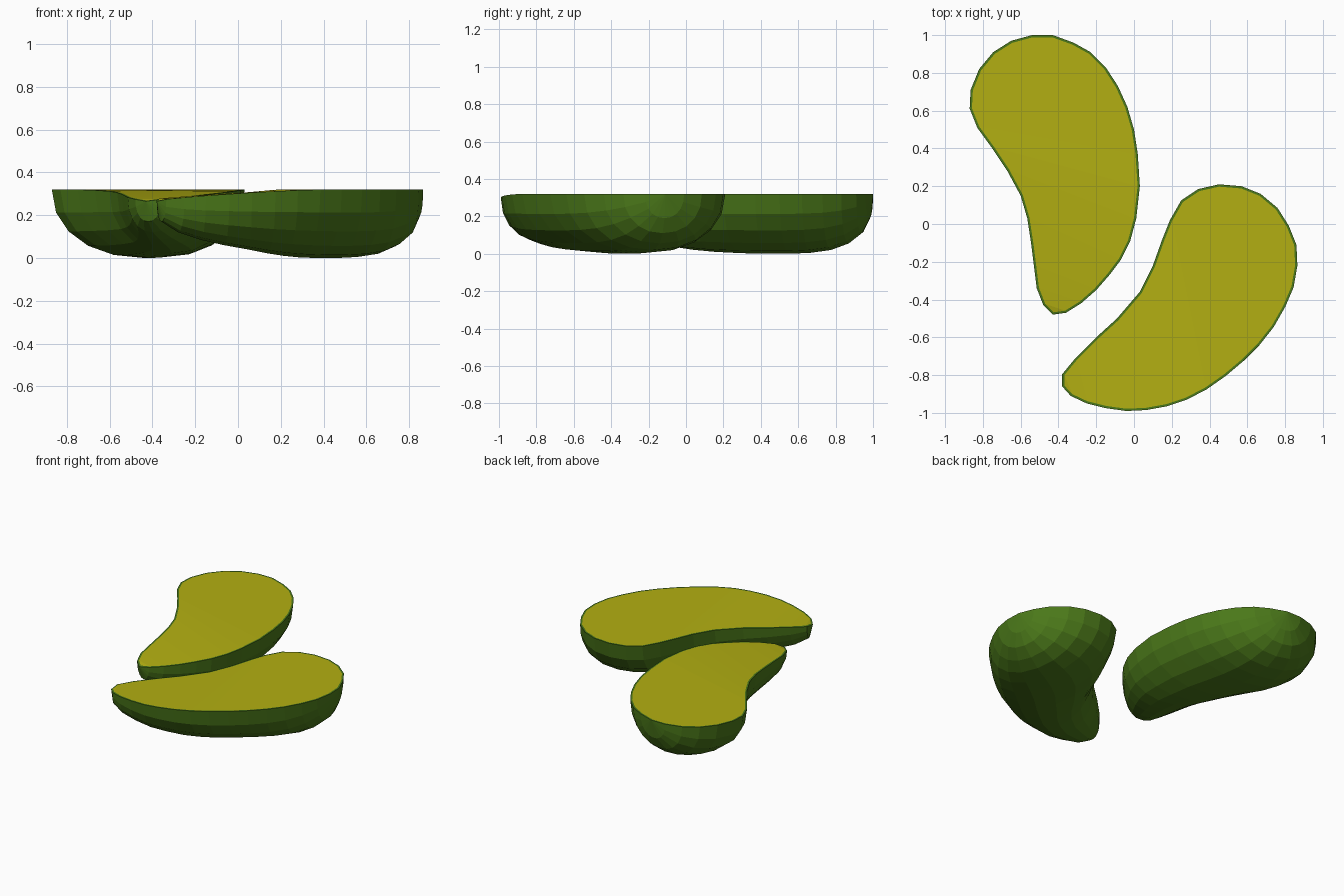
import bpy, bmesh, math
from mathutils import Vector

if "Cube" in bpy.data.objects:
    bpy.data.objects.remove(bpy.data.objects["Cube"])


def material(name, rgb):
    m = bpy.data.materials.new(name)
    m.diffuse_color = (*rgb, 1)
    m.use_nodes = True
    m.node_tree.nodes["Principled BSDF"].inputs["Base Color"].default_value = m.diffuse_color
    return m


SKIN = material("green_skin", (0.07, 0.19, 0.01))
FLESH = material("yellow_flesh", (0.45, 0.43, 0.006))

TOP = 0.32
# height of the underside along the spine, from the narrow tip to the broad end
BELLY = [.265, .17, .12, .085, .06, .04, .022, .01, .003, 0, 0, .005, .02, .055, .11, .19, .32]
ARC = 10    # segments around each half-round section


def top_z(i):
    return TOP - 0.055 * max(0, (8 - i) / 8) ** 1.4


def half_fruit(name, tip, outer, inner, end):
    """Loft half-round sections between the convex (outer) and concave (inner) edges."""
    n = len(outer) + 1
    bm = bmesh.new()
    vert = lambda p, z: bm.verts.new((p[0], p[1], z))

    # green skin
    v_tip, v_end = vert(tip, top_z(0)), vert(end, top_z(n))
    sections = []
    for i, (o, k) in enumerate(zip(outer, inner), 1):
        o, k = Vector(o), Vector(k)
        mid, half = (o + k) / 2, (o - k) / 2
        row = []
        for j in range(ARC + 1):
            a = math.pi * j / ARC
            c, s = math.cos(a), max(0, math.sin(a))
            side = math.copysign(abs(c) ** 0.93, c)
            row.append(vert(mid + half * side, top_z(i) - (top_z(i) - BELLY[i]) * s ** 0.93))
        sections.append(row)
    for j in range(ARC):
        bm.faces.new((v_tip, sections[0][j + 1], sections[0][j]))
        bm.faces.new((v_end, sections[-1][j], sections[-1][j + 1]))
        for r, q in zip(sections, sections[1:]):
            bm.faces.new((r[j], r[j + 1], q[j + 1], q[j]))

    # cut face
    cap = [bm.faces.new((v_tip, sections[0][0], sections[0][-1])),
           bm.faces.new((v_end, sections[-1][-1], sections[-1][0]))]
    cap += [bm.faces.new((r[0], q[0], q[-1], r[-1])) for r, q in zip(sections, sections[1:])]
    bmesh.ops.recalc_face_normals(bm, faces=bm.faces)

    # thin green rim around the yellow flesh
    bmesh.ops.inset_region(bm, faces=cap, thickness=0.012, use_even_offset=True)
    for f in cap:
        f.material_index = 1

    me = bpy.data.meshes.new(name)
    bm.to_mesh(me)
    bm.free()
    me.materials.append(SKIN)
    me.materials.append(FLESH)
    ob = bpy.data.objects.new(name, me)
    bpy.context.collection.objects.link(ob)


# back left half
half_fruit(
    "fruit_half_left", (-.43, -.48),
    [(-.36, -.47), (-.28, -.42), (-.2, -.35), (-.13, -.27), (-.07, -.19),
     (-.02, -.09), (.012, .03), (.031, .2), (.02, .37), (0, .5),
     (-.035, .62), (-.085, .73), (-.15, .83), (-.23, .91), (-.32, .96)],
    [(-.48, -.43), (-.515, -.34), (-.53, -.22), (-.545, -.1), (-.565, .03),
     (-.6, .15), (-.67, .28), (-.75, .4), (-.83, .51), (-.87, .61),
     (-.865, .71), (-.82, .82), (-.745, .91), (-.65, .97), (-.54, 1.0)],
    (-.43, 1.0))

# front right half
half_fruit(
    "fruit_half_right", (-.38, -.86),
    [(-.335, -.91), (-.25, -.95), (-.15, -.975), (-.04, -.99), (.065, -.985),
     (.175, -.965), (.28, -.93), (.385, -.875), (.485, -.805), (.58, -.725),
     (.665, -.64), (.74, -.545), (.80, -.44), (.845, -.335), (.865, -.22)],
    [(-.38, -.795), (-.31, -.71), (-.2, -.6), (-.09, -.5), (.03, -.36),
     (.1, -.22), (.15, -.08), (.19, .02), (.25, .125), (.34, .185),
     (.45, .21), (.57, .2), (.67, .16), (.76, .085), (.82, -.01)],
    (.86, -.11))
